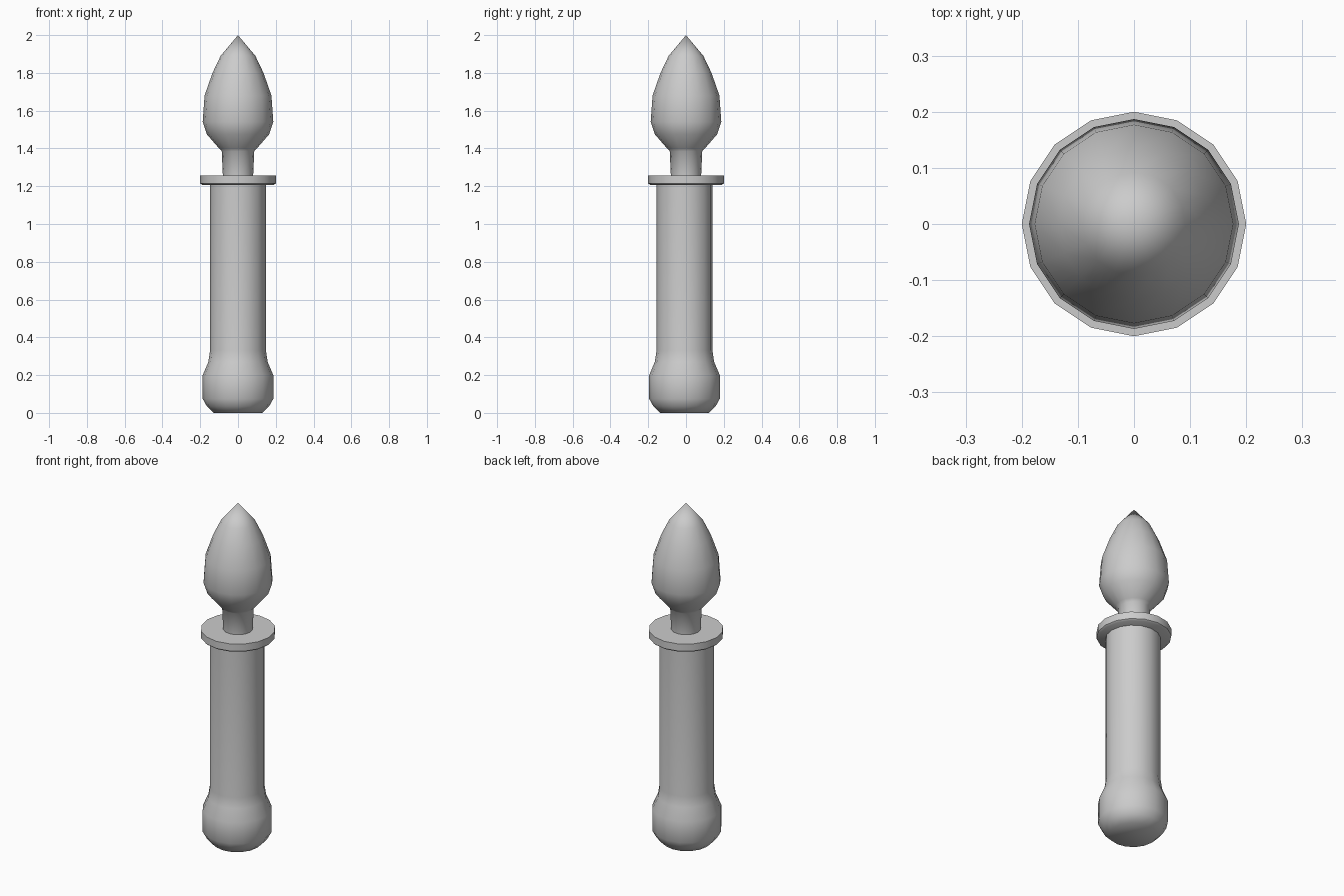
import bpy
import bmesh
import math

cube = bpy.data.objects.get("Cube")
if cube:
    bpy.data.objects.remove(cube, do_unlink=True)

SIDES = 16

grey = bpy.data.materials.new("plain grey")
grey.use_nodes = True
colour = (0.6, 0.6, 0.6, 1)
grey.diffuse_color = colour
grey.node_tree.nodes["Principled BSDF"].inputs["Base Color"].default_value = colour


def lathe(name, profile, centre=(0, 0), angle=50):
    """Turn a (radius, height) profile around z; zero radius makes a point."""
    bm = bmesh.new()
    rings = []
    for r, z in profile:
        count = SIDES if r else 1
        rings.append([bm.verts.new((centre[0] + r * math.cos(math.tau * i / SIDES),
                                    centre[1] + r * math.sin(math.tau * i / SIDES), z))
                      for i in range(count)])
    for low, high in zip(rings, rings[1:]):
        for i in range(SIDES):
            j = (i + 1) % SIDES
            if len(high) == 1:
                bm.faces.new((low[i], low[j], high[0]))
            else:
                bm.faces.new((low[i], low[j], high[j], high[i]))
    # flat caps on open ends
    if len(rings[0]) > 1:
        bm.faces.new(rings[0][::-1])
    if len(rings[-1]) > 1:
        bm.faces.new(rings[-1])
    mesh = bpy.data.meshes.new(name)
    bm.to_mesh(mesh)
    bm.free()
    mesh.materials.append(grey)
    obj = bpy.data.objects.new(name, mesh)
    bpy.context.collection.objects.link(obj)
    bpy.ops.object.select_all(action="DESELECT")
    obj.select_set(True)
    bpy.context.view_layer.objects.active = obj
    bpy.ops.object.shade_smooth_by_angle(angle=math.radians(angle))
    return obj


# Handle with its rounded pommel, set slightly forward
lathe("handle", [(0.13, 0), (0.165, 0.035), (0.187, 0.075), (0.187, 0.2),
                 (0.157, 0.27), (0.148, 0.33), (0.148, 1.22)],
      centre=(0, -0.008), angle=60)

# Thin round guard
lathe("guard", [(0.19, 1.207), (0.2, 1.215), (0.2, 1.257)])

# Neck flowing into the pointed bulb
lathe("neck_and_bulb", [(0.08, 1.25), (0.086, 1.385), (0.1, 1.4), (0.165, 1.475),
                        (0.187, 1.54), (0.177, 1.68), (0.135, 1.8),
                        (0.092, 1.89), (0, 2.0)], angle=60)
